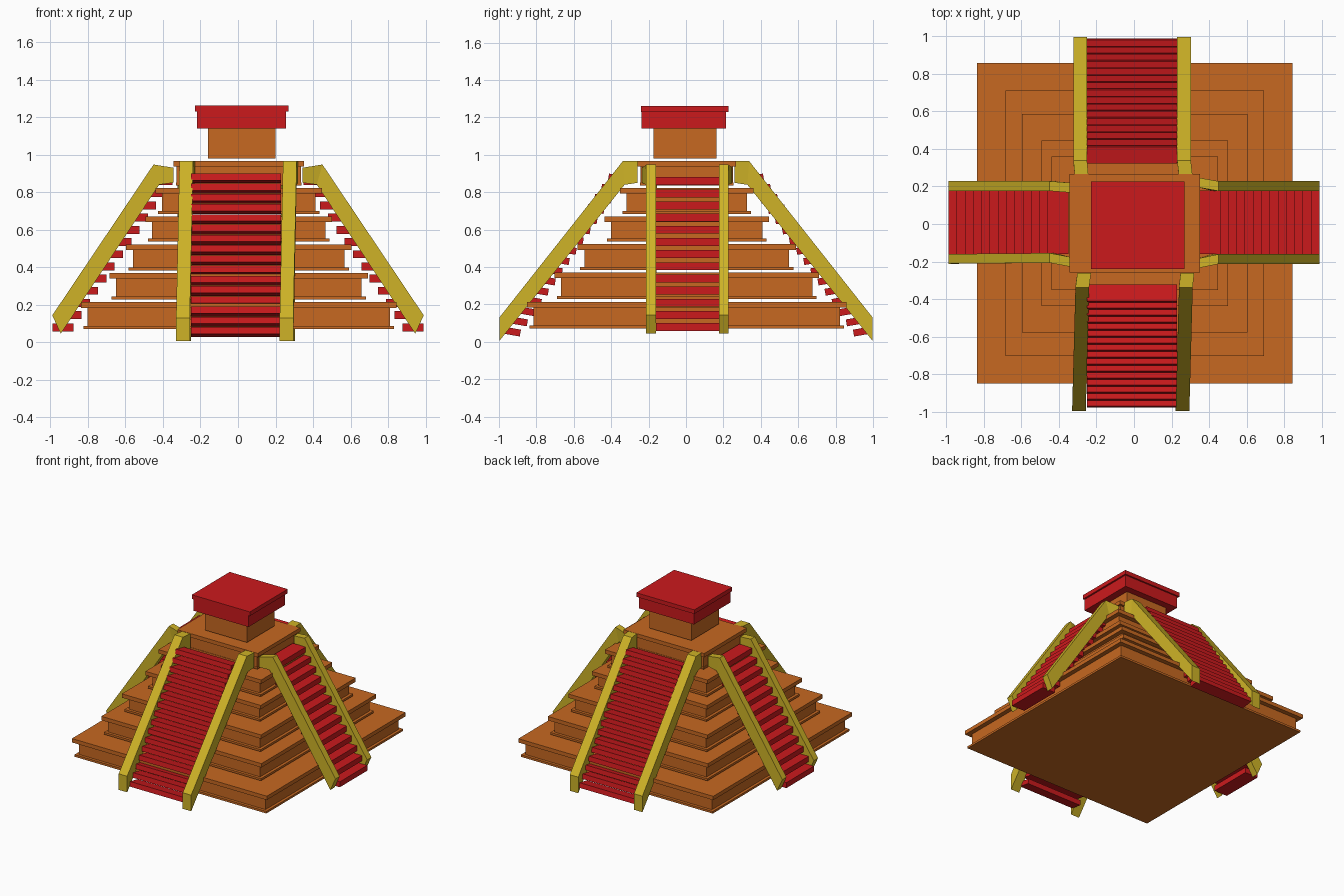
import bpy, bmesh, math
from mathutils import Matrix, Vector

if "Cube" in bpy.data.objects:
    bpy.data.objects.remove(bpy.data.objects["Cube"])


def material(name, rgb):
    m = bpy.data.materials.new(name)
    m.diffuse_color = (*rgb, 1)
    m.use_nodes = True
    m.node_tree.nodes["Principled BSDF"].inputs["Base Color"].default_value = m.diffuse_color
    return m


ORANGE = material("orange_stone", (0.57, 0.14, 0.015))
RED = material("red_stone", (0.6, 0.01, 0.012))
YELLOW = material("yellow_trim", (0.62, 0.45, 0.02))


def finish(name, bm, mat):
    bmesh.ops.recalc_face_normals(bm, faces=bm.faces)
    me = bpy.data.meshes.new(name)
    bm.to_mesh(me)
    bm.free()
    me.materials.append(mat)
    ob = bpy.data.objects.new(name, me)
    bpy.context.collection.objects.link(ob)
    return ob


def add_box(bm, lo, hi, tilt=0):
    lo, hi = Vector(lo), Vector(hi)
    size = hi - lo
    mat = (Matrix.Translation((lo + hi) / 2) @ Matrix.Rotation(tilt, 4, 'X')
           @ Matrix.Diagonal((*size, 1)))
    bmesh.ops.create_cube(bm, size=1, matrix=mat)


def box(name, lo, hi, mat):
    bm = bmesh.new()
    add_box(bm, lo, hi)
    finish(name, bm, mat)


# Stepped tiers: base lip, recessed wall, overhanging top lip
# half width x, half width y, bottom z, top z
TIERS = [(0.84, 0.855, 0.07, 0.213), (0.69, 0.707, 0.228, 0.37),
         (0.60, 0.583, 0.383, 0.522), (0.497, 0.44, 0.537, 0.67),
         (0.443, 0.357, 0.683, 0.822), (0.347, 0.262, 0.835, 0.967)]
C = 0.004
for i, (hx, hy, z0, z1) in enumerate(TIERS, 1):
    bm = bmesh.new()
    for inset, a, b in ((0.013, z0, z0 + 0.016), (0.035, z0 + 0.016, z1 - 0.03),
                        (0, z1 - 0.03, z1)):
        if i == 6:
            inset = min(inset, 0.016)
        add_box(bm, (C - hx + inset, C - hy + inset, a),
                (C + hx - inset, C + hy - inset, b))
    finish(f"tier_{i}", bm, ORANGE)

# Temple on the summit
box("temple_wall", (-0.16, -0.175, 0.98), (0.20, 0.162, 1.14), ORANGE)
box("temple_roof", (-0.218, -0.237, 1.14), (0.257, 0.214, 1.23), RED)
box("temple_roof_cap", (-0.23, -0.24, 1.23), (0.27, 0.226, 1.262), RED)


def stairs(name, count, width, start, end, depth, thick, tilt, angle):
    """Slabs rising along +y from start to end (outer edge y, bottom z), turned by angle."""
    bm = bmesh.new()
    for k in range(count):
        t = k / (count - 1)
        y = start[0] + (end[0] - start[0]) * t
        z = start[1] + (end[1] - start[1]) * t
        add_box(bm, (width[0], y, z), (width[1], y + depth, z + thick), tilt)
    bm.transform(Matrix.Rotation(angle, 4, 'Z'))
    finish(name, bm, RED)


# Four flights of steps; the front and back slabs tip slightly inwards
TIP = -math.radians(10)
stairs("front_steps", 16, (-0.25, 0.23), (-0.975, 0.036), (-0.415, 0.855),
       0.09, 0.037, TIP, 0)
stairs("back_steps", 16, (-0.23, 0.25), (-0.985, 0.036), (-0.415, 0.855),
       0.09, 0.037, TIP, math.pi)
stairs("right_steps", 13, (-0.16, 0.178), (-0.99, 0.058), (-0.46, 0.838),
       0.112, 0.042, 0, math.pi / 2)
stairs("left_steps", 13, (-0.178, 0.16), (-0.99, 0.058), (-0.46, 0.838),
       0.112, 0.042, 0, -math.pi / 2)

# Balustrade profiles as three stations: (y, z) upper edge and lower edge
LONG = [((-0.998, 0.13), (-0.998, 0.005)), ((-0.338, 0.966), (-0.328, 0.84)),
        ((-0.26, 0.966), (-0.26, 0.85))]
SIDE = [((-0.99, 0.143), (-0.945, 0.045)), ((-0.45, 0.947), (-0.42, 0.84)),
        ((-0.345, 0.93), (-0.345, 0.85))]


def rail(name, profile, xs, width, angle):
    """Sweep a bent bar through the stations; xs gives its inner-left x at each."""
    bm = bmesh.new()
    rings = []
    for (up, low), x in zip(profile, xs):
        rings.append([bm.verts.new(p) for p in
                      ((x, *up), (x + width, *up), (x + width, *low), (x, *low))])
    for a, b in zip(rings, rings[1:]):
        for k in range(4):
            bm.faces.new((a[k], a[(k + 1) % 4], b[(k + 1) % 4], b[k]))
    bm.faces.new(rings[0])
    bm.faces.new(rings[-1])
    bm.transform(Matrix.Rotation(angle, 4, 'Z'))
    finish(name, bm, YELLOW)


rail("front_rail_left", LONG, (-0.33, -0.312, -0.302), 0.073, 0)
rail("front_rail_right", LONG, (0.222, 0.24, 0.248), 0.073, 0)
rail("back_rail_left", LONG, (0.25, 0.25, 0.243), 0.073, math.pi)
rail("back_rail_right", LONG, (-0.303, -0.303, -0.312), 0.073, math.pi)
rail("right_rail_front", SIDE, (-0.213, -0.213, -0.235), 0.052, math.pi / 2)
rail("right_rail_back", SIDE, (0.176, 0.176, 0.195), 0.052, math.pi / 2)
rail("left_rail_front", SIDE, (0.16, 0.155, 0.175), 0.052, -math.pi / 2)
rail("left_rail_back", SIDE, (-0.228, -0.228, -0.22), 0.052, -math.pi / 2)
